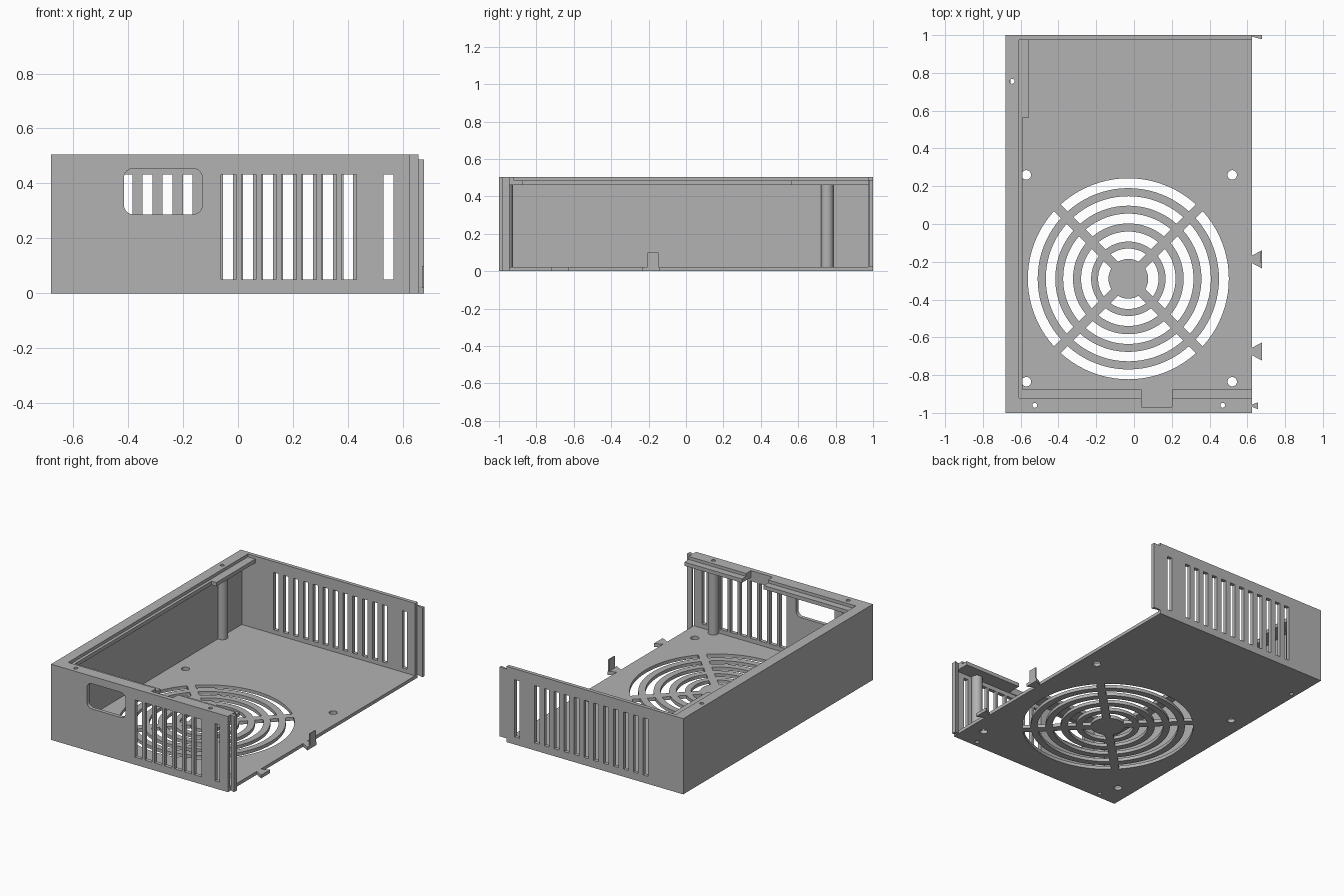
import bpy
from math import pi, cos, sin, asin, radians
from mathutils import Matrix

cube = bpy.data.objects.get("Cube")
if cube:
    bpy.data.objects.remove(cube, do_unlink=True)

GREY = (0.45, 0.45, 0.45, 1)
mat = bpy.data.materials.new("plain grey")
mat.use_nodes = True
mat.diffuse_color = GREY
mat.node_tree.nodes["Principled BSDF"].inputs["Base Color"].default_value = GREY


def plate(name, outlines, low, high, upright=False):
    """Extrude outlines (first outer, rest holes); upright plates lie in x-z."""
    curve = bpy.data.curves.new(name, "CURVE")
    curve.dimensions = "2D"
    curve.fill_mode = "BOTH"
    curve.extrude = (high - low) / 2
    for pts in outlines:
        s = curve.splines.new("POLY")
        s.points.add(len(pts) - 1)
        for p, (a, b) in zip(s.points, pts):
            p.co = (a, b, 0, 1)
        s.use_cyclic_u = True
    temp = bpy.data.objects.new(name + " outline", curve)
    bpy.context.collection.objects.link(temp)
    deps = bpy.context.evaluated_depsgraph_get()
    mesh = bpy.data.meshes.new_from_object(temp.evaluated_get(deps))
    bpy.data.objects.remove(temp, do_unlink=True)
    mid = (low + high) / 2
    if upright:
        mesh.transform(Matrix.Translation((0, mid, 0)) @ Matrix.Rotation(pi / 2, 4, "X"))
    else:
        mesh.transform(Matrix.Translation((0, 0, mid)))
    mesh.materials.clear()
    mesh.materials.append(mat)
    obj = bpy.data.objects.new(name, mesh)
    bpy.context.collection.objects.link(obj)
    bpy.ops.object.select_all(action="DESELECT")
    obj.select_set(True)
    bpy.context.view_layer.objects.active = obj
    bpy.ops.object.mode_set(mode="EDIT")
    bpy.ops.mesh.select_all(action="SELECT")
    bpy.ops.mesh.remove_doubles(threshold=0.0001)
    bpy.ops.mesh.normals_make_consistent(inside=False)
    bpy.ops.object.mode_set(mode="OBJECT")
    bpy.ops.object.shade_smooth_by_angle(angle=radians(30))
    return obj


def rect(x0, x1, y0, y1):
    return [(x0, y0), (x1, y0), (x1, y1), (x0, y1)]


def arc(cx, cy, r, a0, a1, n):
    return [(cx + r * cos(a0 + (a1 - a0) * i / n), cy + r * sin(a0 + (a1 - a0) * i / n))
            for i in range(n + 1)]


def circle(cx, cy, r, n=24):
    return arc(cx, cy, r, 0, 2 * pi, n)[:-1]


def round_rect(x0, x1, y0, y1, r):
    corners = [(x1 - r, y1 - r), (x0 + r, y1 - r), (x0 + r, y0 + r), (x1 - r, y0 + r)]
    return [p for k, (cx, cy) in enumerate(corners)
            for p in arc(cx, cy, r, k * pi / 2, (k + 1) * pi / 2, 6)]


def grille_slots(cx, cy, radii, half_spoke):
    """Ring slots parted by four diagonal spokes of even width."""
    slots = []
    for inner, outer in radii:
        for k in range(4):
            start, end = k * pi / 2 - pi / 4, k * pi / 2 + pi / 4
            go, gi = asin(half_spoke / outer), asin(half_spoke / inner)
            slots.append(arc(cx, cy, outer, start + go, end - go, 20)
                         + arc(cx, cy, inner, end - gi, start + gi, 20))
    return slots


# Main dimensions
LEFT, RIGHT, WALL, FLOOR = -0.68, 0.625, 0.025, 0.022
LEDGE, LIP, TOP = 0.46, 0.485, 0.505
POSTS = [(-0.645, 0.755), (-0.525, -0.96), (0.47, -0.96)]
bores = [circle(x, y, 0.013, 16) for x, y in POSTS]

# Floor with fan grille and screw holes
rings = [(0.105, 0.16), (0.197, 0.25), (0.293, 0.345), (0.387, 0.437), (0.48, 0.532)]
screw_holes = [circle(x, y, 0.025) for x in (-0.57, 0.52) for y in (0.26, -0.835)]
plate("floor", [rect(LEFT, RIGHT, -1, 1)] + grille_slots(-0.03, -0.29, rings, 0.025)
      + screw_holes + bores, 0, FLOOR)

# Side wall
plate("side_wall", [rect(LEFT, LEFT + WALL, -1 + WALL, 1 - WALL)], FLOOR, LEDGE)

# Front wall with window and vents
PITCH = 0.073
end_vent = rect(0.53, 0.565, 0.05, 0.432)
front_vents = [rect(x, x + 0.054, 0.05, 0.432)
               for x in (-0.061 + PITCH * i for i in range(7))]
window = round_rect(-0.415, -0.13, 0.287, 0.455, 0.035)
plate("front_wall", [rect(LEFT, RIGHT, FLOOR, LEDGE), window, end_vent] + front_vents,
      -1, -1 + WALL, upright=True)

# Back wall with vents
back_vents = [rect(x - 0.018, x + 0.018, 0.05, 0.432)
              for x in (-0.402 + PITCH * i for i in range(12))]
plate("back_wall", [rect(LEFT, RIGHT, FLOOR, TOP), end_vent] + back_vents,
      1 - WALL, 1, upright=True)


# Stepped rim along the front and side, notched at the front
def rim(side_x, front_y, back_x):
    return [(LEFT, -1), (RIGHT, -1), (RIGHT, front_y), (0.2, front_y), (0.2, -0.97),
            (0.04, -0.97), (0.04, front_y), (side_x, front_y), (side_x, 0.565),
            (back_x, 0.565), (back_x, 1 - WALL), (LEFT, 1 - WALL)]


plate("rim_ledge", [rim(-0.59, -0.875, -0.555)] + bores, LEDGE, LIP)
upper = [p for p in rim(-0.61, -0.92, -0.61) if p != (-0.61, 0.565)]
plate("rim_top", [upper] + bores, LIP, TOP)

# Screw posts
for i, (x, y) in enumerate(POSTS):
    plate(f"screw_post_{i + 1}", [circle(x, y, 0.034, 32), bores[i]], FLOOR, LEDGE)

# Flared clips on the open edge of the floor
for name, y in (("middle_clip", -0.187), ("front_clip", -0.675)):
    plate(name, [[(RIGHT, y - 0.02), (0.677, y - 0.048), (0.677, y + 0.048),
                  (RIGHT, y + 0.02)]], 0, FLOOR)
plate("clip_tab", [rect(0.669, 0.677, -0.207, -0.147)], FLOOR, 0.1)

# Flared strips on the wall ends
plate("front_wall_strip", [[(RIGHT, -0.968), (0.656, -0.98), (0.656, -0.945),
                            (RIGHT, -0.955)]], 0, TOP)
plate("back_wall_strip", [[(RIGHT, 0.992), (0.677, 0.978), (0.677, 1),
                           (RIGHT, 1)]], 0.025, 0.487)
